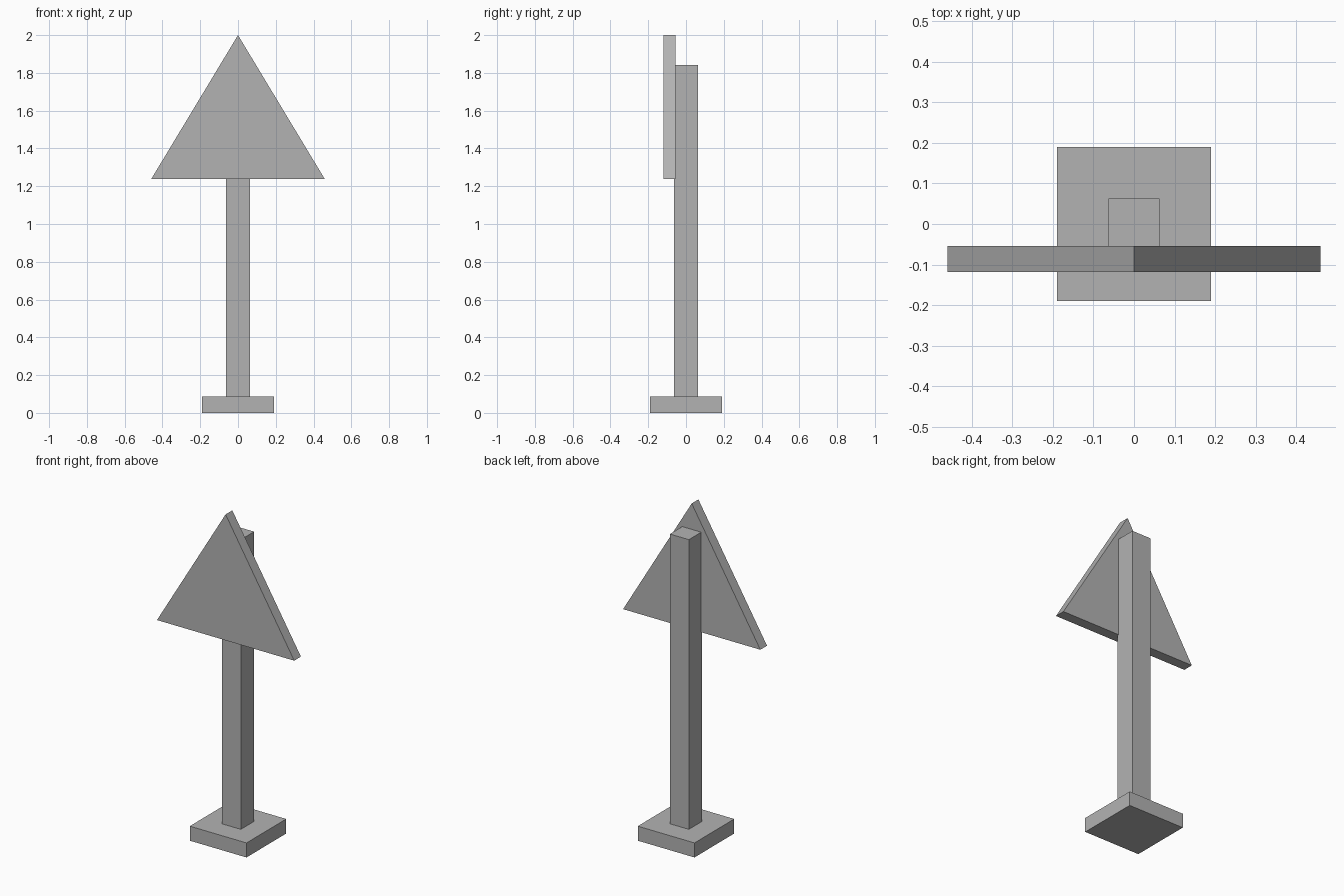
import bpy
import bmesh

cube = bpy.data.objects.get("Cube")
if cube:
    bpy.data.objects.remove(cube, do_unlink=True)

# Single grey finish
grey = bpy.data.materials.new("plain_grey")
grey.use_nodes = True
colour = (0.45, 0.45, 0.45, 1)
grey.diffuse_color = colour
grey.node_tree.nodes["Principled BSDF"].inputs["Base Color"].default_value = colour


def extrude_profile(name, points, direction):
    """Make a solid by extruding a flat outline along a direction."""
    bm = bmesh.new()
    face = bm.faces.new([bm.verts.new(p) for p in points])
    result = bmesh.ops.extrude_face_region(bm, geom=[face], use_keep_orig=True)
    moved = [g for g in result["geom"] if isinstance(g, bmesh.types.BMVert)]
    bmesh.ops.translate(bm, verts=moved, vec=direction)
    bmesh.ops.recalc_face_normals(bm, faces=bm.faces)
    mesh = bpy.data.meshes.new(name)
    bm.to_mesh(mesh)
    bm.free()
    mesh.materials.append(grey)
    obj = bpy.data.objects.new(name, mesh)
    bpy.context.collection.objects.link(obj)


def square_block(name, half, bottom, top):
    corners = [(-half, -half, bottom), (half, -half, bottom),
               (half, half, bottom), (-half, half, bottom)]
    extrude_profile(name, corners, (0, 0, top - bottom))


# Foot and upright post
square_block("base", 0.19, 0, 0.088)
square_block("post", 0.0635, 0.088, 1.843)

# Triangular panel on the front of the post
front, thickness = -0.1187, 0.064
extrude_profile("triangle_sign",
                [(-0.46, front, 1.237), (0.46, front, 1.237), (0, front, 2)],
                (0, thickness, 0))
